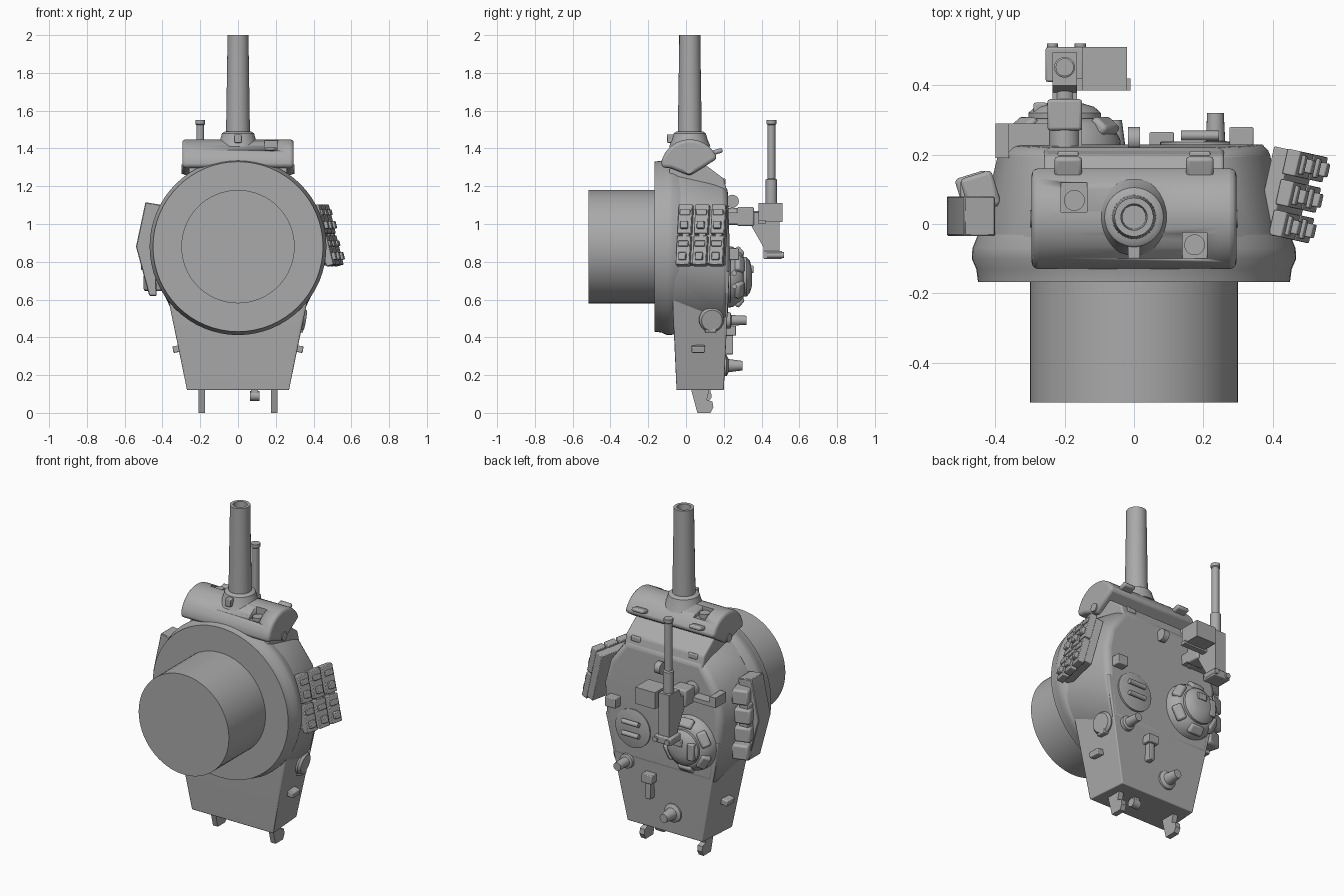
import bpy, bmesh, math
from mathutils import Vector, Matrix

cube = bpy.data.objects.get("Cube")
if cube:
    bpy.data.objects.remove(cube, do_unlink=True)

grey = bpy.data.materials.new("plain grey")
grey.use_nodes = True
COLOUR = (0.4, 0.4, 0.4, 1)
grey.diffuse_color = COLOUR
grey.node_tree.nodes["Principled BSDF"].inputs["Base Color"].default_value = COLOUR
TURN = {"x": Matrix.Rotation(math.pi / 2, 4, "Y"),
        "y": Matrix.Rotation(-math.pi / 2, 4, "X"), "z": Matrix()}


def finish(name, bm, bevel=0, segments=3, angle=35):
    bmesh.ops.recalc_face_normals(bm, faces=bm.faces)
    mesh = bpy.data.meshes.new(name)
    bm.to_mesh(mesh)
    bm.free()
    mesh.materials.append(grey)
    obj = bpy.data.objects.new(name, mesh)
    bpy.context.collection.objects.link(obj)
    bpy.context.view_layer.objects.active = obj
    obj.select_set(True)
    bpy.ops.object.shade_smooth_by_angle(angle=math.radians(angle))
    obj.select_set(False)
    if bevel:
        mod = obj.modifiers.new("Bevel", "BEVEL")
        mod.width, mod.segments = bevel, segments
        mod.angle_limit = math.radians(angle)
    return obj


def box(name, x, y, z, bevel=0, spin=None):
    """Box from three (low, high) ranges, optionally turned about its centre."""
    mid = Vector([sum(r) / 2 for r in (x, y, z)])
    size = [r[1] - r[0] for r in (x, y, z)]
    bm = bmesh.new()
    bmesh.ops.create_cube(bm, size=1, matrix=Matrix.Translation(mid) @ (spin or Matrix())
                          @ Matrix.Diagonal((*size, 1)))
    return finish(name, bm, bevel, 2)


def prism(name, profile, low, high, axis="x", bevel=0, segments=3):
    """Extrude a closed profile; it is (y, z) along x and (x, z) along y."""
    place = (lambda a, b, t: (t, a, b)) if axis == "x" else (lambda a, b, t: (a, t, b))
    bm = bmesh.new()
    face = bm.faces.new([bm.verts.new(place(a, b, low)) for a, b in profile])
    out = bmesh.ops.extrude_face_region(bm, geom=[face])
    verts = [v for v in out["geom"] if isinstance(v, bmesh.types.BMVert)]
    bmesh.ops.translate(bm, verts=verts, vec=place(0, 0, high - low))
    return finish(name, bm, bevel, segments)


def lathe(name, centre, profile, axis="y", sides=40, tilt=None):
    """Stack of (radius, height) rings turned about an axis through centre."""
    bm = bmesh.new()
    m = Matrix.Translation(centre) @ (tilt or Matrix()) @ TURN[axis]
    rings = [[bm.verts.new(m @ Vector((r * math.cos(math.tau * i / sides),
                                       r * math.sin(math.tau * i / sides), h)))
              for i in range(sides)] for r, h in profile]
    for a, b in zip(rings, rings[1:]):
        for i in range(sides):
            j = (i + 1) % sides
            bm.faces.new((a[i], a[j], b[j], b[i]))
    bm.faces.new(rings[0])
    bm.faces.new(rings[-1])
    return finish(name, bm)


def hull(name, pts, bevel=0, segments=4):
    bm = bmesh.new()
    verts = [bm.verts.new(p) for p in pts]
    out = bmesh.ops.convex_hull(bm, input=verts)
    bmesh.ops.delete(bm, geom=list({v for v in out["geom_interior"] + out["geom_unused"]
                                    if isinstance(v, bmesh.types.BMVert)}), context="VERTS")
    bmesh.ops.dissolve_limit(bm, angle_limit=0.02, verts=bm.verts, edges=bm.edges)
    return finish(name, bm, bevel, segments)


def mirrored(pts):
    return pts + [(-p[0], *p[1:]) for p in pts]


def circle(r, y, cz, n=64):
    return [(r * math.cos(math.tau * i / n), y, cz + r * math.sin(math.tau * i / n))
            for i in range(n)]


# Drum and bearing ring
RING_Z = 0.88
lathe("basket_drum", (0, 0, RING_Z), [(0.3, -0.515), (0.3, -0.16)], sides=64)
lathe("turret_ring", (0, 0, RING_Z),
      [(0.45, -0.167), (0.455, -0.13), (0.468, -0.1), (0.466, -0.07), (0.45, -0.03)], sides=64)

# Cast shell, and the overhanging rear bustle
roof = [(0.25, 0.22, 1.2), (0.35, 0.225, 1.06), (0.385, 0.23, 0.92),
        (0.375, 0.23, 0.75), (0.335, 0.22, 0.5)]
hull("turret_shell", circle(0.452, -0.15, RING_Z) + circle(0.463, -0.09, RING_Z) + mirrored(roof), 0.03)
hull("rear_bustle", mirrored([(0.25, 0.2, 0.12), (0.375, 0.23, 0.75), (0.27, -0.05, 0.12),
                              (0.35, -0.07, 0.55), (0.4, -0.07, 0.75)]), 0.045)

# Gun mount block and curved mantlet
prism("mount_block", [(-0.1, 1.2), (-0.08, 1.33), (0.08, 1.33), (0.2, 1.24), (0.22, 1.16), (0.1, 1.1)],
      -0.26, 0.26, bevel=0.01)
arc = [(0.02 + 0.155 * math.cos(math.radians(a)), 1.293 + 0.155 * math.sin(math.radians(a)))
       for a in range(20, 166, 8)]
mantlet = prism("mantlet", arc + [(-0.13, 1.3), (-0.08, 1.295), (0.02, 1.255)],
                -0.295, 0.295, bevel=0.018)
for name, x, y, z in (("sight_cut", (0.14, 0.21), (-0.1, -0.025), (1.385, 1.5)),
                      ("coaxial_cut", (-0.21, -0.135), (0.035, 0.12), (1.405, 1.5))):
    cutter = box(name, x, y, z)
    cutter.hide_render = True
    cutter.hide_set(True)
    cutter.display_type = "WIRE"
    cut = mantlet.modifiers.new(name, "BOOLEAN")
    cut.operation, cut.object, cut.solver = "DIFFERENCE", cutter, "EXACT"
lathe("coaxial_port", (-0.172, 0.068, 1.39), [(0.03, 0), (0.03, 0.04)], "z", 20)
lathe("sight_port", (0.175, -0.06, 1.37), [(0.03, 0), (0.03, 0.035)], "z", 20)
lathe("trunnion_pin", (0, 0.015, 1.29), [(0.025, -0.3), (0.025, 0.3)], "x", 20)
for x in (-0.19, 0.19):
    box("mantlet_lug", (x - 0.04, x + 0.04), (0.13, 0.195), (1.37, 1.395), 0.01,
        Matrix.Rotation(0.3, 4, "X"))
    box("mount_lug", (x - 0.03, x + 0.03), (0.13, 0.21), (1.21, 1.24), 0.005)

# Gun barrel with hollow muzzle
lathe("gun_collar", (0, 0.02, 0), [(0.11, 1.41), (0.095, 1.445), (0.085, 1.48), (0.07, 1.49)], "z", 40)
lathe("gun_barrel", (0, 0.02, 0), [(0.064, 1.44), (0.056, 1.95), (0.056, 2), (0.038, 2), (0.034, 1.9)], "z", 40)
box("collar_stop", (-0.018, 0.018), (-0.1, -0.06), (1.43, 1.475), 0.004)

# Commander cupola
CX, CY, CZ = -0.2, 0.22, 0.72
lathe("cupola", (CX, CY, CZ), [(0.165, -0.02), (0.16, 0.025), (0.135, 0.07), (0.11, 0.085)])
lathe("cupola_hatch", (CX, CY, CZ), [(0.105, 0.07), (0.105, 0.1), (0.085, 0.118), (0.045, 0.13)])
for i in range(6):
    around = Matrix.Rotation(math.tau * (i + 0.5) / 6, 4, "Y")
    p = around @ Vector((0.133, 0.062, 0)) + Vector((CX, CY, CZ))
    box("vision_block", (p.x - 0.028, p.x + 0.028), (p.y - 0.018, p.y + 0.018),
        (p.z - 0.045, p.z + 0.045), 0.012, around @ Matrix.Rotation(-0.7, 4, "Z"))
box("hatch_hinge", (-0.29, -0.25), (0.3, 0.35), (0.67, 0.77), 0.006)
box("hatch_periscope", (-0.22, -0.16), (0.33, 0.357), (0.74, 0.78), 0.004)

# Loader hatch and small roof fittings
lathe("loader_hatch", (0.19, 0.22, 0.7), [(0.115, 0), (0.115, 0.016), (0.11, 0.018)])
for z in (0.67, 0.74):
    lathe("hatch_handle", (0.19, 0.255, z), [(0.014, -0.055), (0.014, 0.055)], "x", 12)
box("roof_periscope", (0.275, 0.345), (0.21, 0.28), (0.81, 0.87), 0.005)
lathe("roof_vent", (0.235, 0.2, 0.49), [(0.045, 0), (0.042, 0.035), (0.028, 0.04), (0.024, 0.12)], sides=20)
lathe("aerial_base", (-0.06, 0.18, 0.25), [(0.06, 0), (0.055, 0.035), (0.035, 0.045), (0.025, 0.12)], sides=20)
box("travel_lock", (0.045, 0.115), (0.21, 0.265), (0.41, 0.46), 0.004)
box("travel_lock_strut", (0.063, 0.097), (0.2, 0.25), (0.31, 0.42), 0.004)
lathe("roof_eye", (0, 0.245, 1.12), [(0.035, -0.018), (0.035, 0.018)], "x", 20)
prism("sight_guard", [(-0.4, 1.0), (-0.15, 1.0), (-0.15, 1.06), (-0.19, 1.06), (-0.19, 1.025),
                      (-0.36, 1.025), (-0.36, 1.06), (-0.4, 1.06)], 0.19, 0.29, "y")

# Roof machine gun on its pintle
MX = -0.2
lathe("pintle", (MX, 0.2, 1.04), [(0.045, 0), (0.045, 0.1), (0.03, 0.12), (0.03, 0.22)], sides=20)
box("pintle_head", (-0.25, -0.15), (0.27, 0.36), (0.99, 1.09), 0.008)
prism("gun_cradle", [(0.34, 1.0), (0.42, 0.86), (0.46, 0.86), (0.46, 1.11), (0.4, 1.11), (0.38, 1.06), (0.34, 1.06)],
      -0.235, -0.165)
box("gun_receiver", (-0.235, -0.165), (0.41, 0.495), (0.84, 1.11))
box("grip_block", (-0.255, -0.145), (0.41, 0.51), (0.815, 0.858), 0.006)
for x in (-0.235, -0.155):
    lathe("spade_grip", (x, 0.49, 0.835), [(0.016, -0.06), (0.016, 0.03)], "y", 12)
box("ammunition_box", (-0.15, -0.02), (0.385, 0.51), (1.01, 1.11))
box("box_rail", (-0.17, -0.01), (0.385, 0.42), (1.0, 1.02))
lathe("machine_gun_barrel", (MX, 0.452, 0), [(0.03, 1.1), (0.03, 1.235), (0.021, 1.24), (0.021, 1.525),
                                            (0.026, 1.53), (0.026, 1.55)], "z", 20)

# Spare track links on the left wall
lean = Matrix.Rotation(-0.22, 4, "Z") @ Matrix.Rotation(-0.25, 4, "Y")
at = Matrix.Translation((0.455, 0.085, 0.935)) @ lean


def link_part(name, x, y, z, bevel=0.004):
    obj = box(name, x, y, z, bevel)
    obj.data.transform(at)


link_part("rack_plate", (-0.045, 0.005), (-0.125, 0.125), (-0.15, 0.15))
for k in (-1, 0, 1):
    y = k * 0.09
    link_part("link_spine", (0, 0.035), (y - 0.012, y + 0.026), (-0.155, 0.155))
    for z in (-0.085, 0.085):
        link_part("track_link", (0, 0.04), (y - 0.037, y + 0.037), (z - 0.08, z + 0.08))
        link_part("link_guide", (0.03, 0.058), (y - 0.02, y + 0.02), (z - 0.055, z - 0.015))
        link_part("link_guide", (0.03, 0.05), (y - 0.028, y + 0.028), (z + 0.02, z + 0.05))

# Stowage tray on the right wall
tray = [(-0.49, 1.115), (-0.54, 0.88), (-0.47, 0.62), (-0.43, 0.62), (-0.44, 0.86), (-0.4, 1.1)]
prism("stowage_tray", tray, -0.035, 0.08, "y", 0.004, 1)
for i in range(4):
    z = 0.69 + 0.11 * i
    x = -0.455 - 0.015 * (i in (1, 2))
    box("stowed_item", (x - 0.035, x + 0.06), (0.04, 0.145), (z - 0.045, z + 0.045), 0.012,
        Matrix.Rotation(0.3, 4, "Z"))
box("tray_strap", (-0.5, -0.44), (0.06, 0.125), (0.76, 0.98), 0.005)

# Bustle fittings: port, wall hooks, rear brackets
swing = Matrix.Rotation(0.17, 4, "Y") @ Matrix.Rotation(0.12, 4, "Z")
lathe("pistol_port", (0.295, 0.13, 0.5), [(0.066, 0), (0.066, 0.045), (0.055, 0.06)], "x", 28, swing)
box("port_hinge", (0.3, 0.345), (0.1, 0.16), (0.425, 0.455), 0.004)
for s in (-1, 1):
    box("wall_hook", sorted((s * 0.25, s * 0.345)), (0.03, 0.1), (0.325, 0.36), 0.005,
        Matrix.Rotation(s * 0.17, 4, "Y"))
    prism("rear_bracket", [(0.02, 0.15), (0.06, 0), (0.13, 0), (0.145, 0.03), (0.14, 0.06),
                           (0.11, 0.07), (0.13, 0.15)], s * 0.192 - 0.016, s * 0.192 + 0.016)
lathe("rear_eye", (0.088, 0.11, 0.09), [(0.026, -0.025), (0.026, 0.025)], "x", 16)
box("rear_eye_stem", (0.07, 0.106), (0.09, 0.13), (0.09, 0.15))
